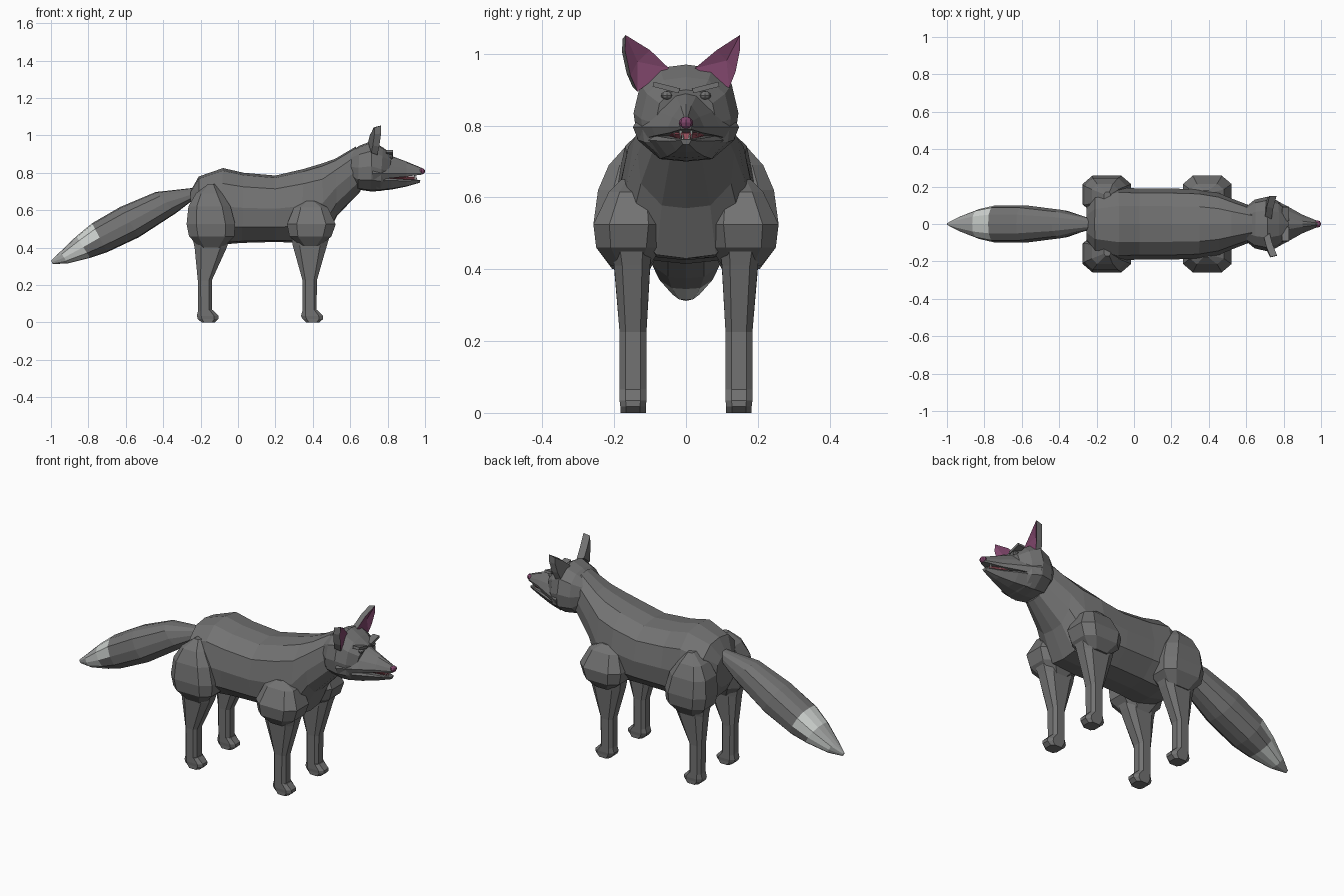
import bpy, bmesh, math
from mathutils import Vector, Matrix

if "Cube" in bpy.data.objects:
    bpy.data.objects.remove(bpy.data.objects["Cube"])


def material(name, rgb):
    m = bpy.data.materials.new(name)
    m.diffuse_color = (*rgb, 1)
    m.use_nodes = True
    m.node_tree.nodes["Principled BSDF"].inputs["Base Color"].default_value = m.diffuse_color
    return m


GREY = material("grey_fur", (0.17, 0.17, 0.17))
PLUM = material("plum_skin", (0.21, 0.06, 0.145))
WHITE = material("white_fur", (0.62, 0.65, 0.63))
PALE = material("pale_grey_fur", (0.38, 0.39, 0.385))
PINK = material("mouth_pink", (0.36, 0.09, 0.12))


def finish(name, bm, *mats):
    bmesh.ops.recalc_face_normals(bm, faces=bm.faces)
    me = bpy.data.meshes.new(name)
    bm.to_mesh(me)
    bm.free()
    for m in mats:
        me.materials.append(m)
    ob = bpy.data.objects.new(name, me)
    bpy.context.collection.objects.link(ob)
    return ob


def skin(name, rings, mat):
    """Bridge rings of points with quads and cap both ends."""
    bm = bmesh.new()
    loops = [[bm.verts.new(p) for p in r] for r in rings]
    n = len(loops[0])
    for a, b in zip(loops, loops[1:]):
        for i in range(n):
            j = (i + 1) % n
            bm.faces.new((a[i], a[j], b[j], b[i]))
    bm.faces.new(loops[0])
    bm.faces.new(loops[-1])
    return finish(name, bm, mat)


ROUND = [(0, 1), (.5, .93), (.87, .6), (1, 0), (.93, -.55), (.5, -.95), (0, -1)]
SNOUT = [(0, 1), (.3, .88), (.75, .1), (1, -.6), (.9, -1), (0, -1)]
JAW = [(0, 1), (.9, 1), (1, .6), (.6, -.85), (0, -1)]


def loft(name, rings, half, mat):
    """Each ring: top x, top z, bottom x, bottom z, half width."""
    full = half + [(-u, v) for u, v in reversed(half[1:-1])]
    out = []
    for xt, zt, xb, zb, w in rings:
        out.append([((xt + xb) / 2 + v * (xt - xb) / 2, u * w,
                     (zt + zb) / 2 + v * (zt - zb) / 2) for u, v in full])
    return skin(name, out, mat)


# Body with neck
loft("body", [
    (-.255, .70, -.255, .52, .09), (-.21, .78, -.20, .44, .16),
    (-.08, .825, -.10, .415, .195), (.03, .80, .02, .425, .19),
    (.20, .785, .20, .43, .19), (.35, .82, .34, .425, .185),
    (.45, .85, .46, .43, .165), (.52, .875, .53, .57, .135),
    (.63, .94, .655, .70, .09)], ROUND, GREY)

# Tail with pale tip
tail = loft("tail", [
    (-.23, .72, -.24, .655, .03), (-.44, .697, -.33, .585, .075),
    (-.63, .617, -.53, .455, .10), (-.78, .53, -.70, .375, .10),
    (-.865, .46, -.79, .345, .08), (-.95, .378, -.91, .315, .04),
    (-1.0, .33, -.99, .312, .006)], ROUND, GREY)
tail.data.materials.append(WHITE)
tail.data.materials.append(PALE)
for p in tail.data.polygons:
    if p.center.x < -.90:
        p.material_index = 2
    elif p.center.x < -.79:
        p.material_index = 1

# Head: skull, snout and lower jaw
loft("skull", [
    (.585, .90, .595, .765, .085), (.65, .945, .64, .71, .13),
    (.715, .97, .71, .70, .146), (.775, .935, .76, .702, .125),
    (.825, .90, .79, .71, .085)], ROUND, GREY)
loft("snout", [
    (.72, .94, .72, .76, .148), (.82, .89, .82, .772, .095),
    (.90, .86, .90, .78, .05), (.985, .825, .985, .79, .015)], SNOUT, GREY)
loft("lower_jaw", [
    (.74, .775, .74, .702, .12), (.82, .77, .82, .71, .085),
    (.90, .764, .90, .726, .045), (.975, .762, .972, .747, .014)], JAW, GREY)
loft("mouth_lining", [
    (.80, .785, .80, .765, .07), (.89, .782, .89, .762, .038),
    (.95, .779, .95, .761, .014)], JAW, PINK)


def blob(name, centre, size, mat, rot=0, box=False):
    bm = bmesh.new()
    if box:
        bmesh.ops.create_cube(bm, size=1)
    else:
        bmesh.ops.create_uvsphere(bm, u_segments=8, v_segments=6, radius=.5)
    M = Matrix.Translation(centre) @ Matrix.Rotation(rot, 4, 'X') @ Matrix.Diagonal((*size, 1))
    bmesh.ops.transform(bm, matrix=M, verts=bm.verts)
    finish(name, bm, mat)


blob("nose", (.982, 0, .808), (.036, .04, .034), PLUM)


def tooth(name, x, y, z, h):
    bm = bmesh.new()
    bmesh.ops.create_cone(bm, cap_ends=True, segments=5, radius1=.005, radius2=.0005, depth=abs(h))
    flip = Matrix.Rotation(math.pi if h < 0 else 0, 4, 'X')
    bmesh.ops.transform(bm, matrix=Matrix.Translation((x, y, z + h / 2)) @ flip, verts=bm.verts)
    finish(name, bm, WHITE)


OCT = [(1, .55), (.6, 1), (-.6, 1), (-1, .55), (-1, -.55), (-.6, -1), (.6, -1), (1, -.55)]


def leg(name, side, rings):
    """Each ring: z, x min, x max, y inner, y outer."""
    out = []
    for z, x0, x1, y0, y1 in rings:
        out.append([((x0 + x1) / 2 + u * (x1 - x0) / 2,
                     side * ((y0 + y1) / 2 + v * (y1 - y0) / 2), z) for u, v in OCT])
    skin(name, out, GREY)


for side, tag in ((-1, "right"), (1, "left")):
    # Hind leg: thigh, shank and paw
    leg("thigh_" + tag, side, [
        (.74, -.16, -.125, .12, .17), (.69, -.225, -.085, .08, .215),
        (.62, -.265, -.04, .06, .245), (.525, -.275, -.015, .06, .258),
        (.46, -.262, -.02, .07, .25), (.40, -.205, -.08, .10, .205)])
    leg("hind_shank_" + tag, side, [
        (.46, -.245, -.04, .095, .21), (.40, -.232, -.06, .10, .20),
        (.225, -.215, -.14, .11, .185), (.06, -.213, -.14, .11, .185)])
    leg("hind_paw_" + tag, side, [
        (.065, -.213, -.135, .11, .185), (.035, -.22, -.105, .11, .185),
        (.018, -.215, -.105, .112, .183), (0, -.195, -.125, .112, .183)])
    # Front leg: shoulder, shank and paw
    leg("shoulder_" + tag, side, [
        (.65, .36, .41, .12, .18), (.615, .30, .48, .08, .215),
        (.525, .262, .522, .06, .258), (.46, .275, .50, .07, .25),
        (.41, .335, .44, .10, .21)])
    leg("front_shank_" + tag, side, [
        (.46, .285, .49, .095, .21), (.41, .293, .475, .10, .20),
        (.225, .345, .422, .11, .185), (.06, .345, .42, .11, .185)])
    leg("front_paw_" + tag, side, [
        (.065, .345, .425, .11, .185), (.035, .337, .455, .11, .185),
        (.018, .345, .455, .112, .183), (0, .365, .435, .112, .183)])
    # Eyes, brows and teeth
    blob("eye_" + tag, (.815, side * .053, .884), (.03, .034, .024), GREY)
    blob("brow_" + tag, (.81, side * .055, .906), (.04, .075, .014), GREY, side * .25, True)
    tooth("upper_tooth_" + tag, .945, side * .015, .787, -.026)
    tooth("lower_tooth_" + tag, .955, side * .009, .758, .022)
    tooth("small_tooth_" + tag, .90, side * .032, .785, -.014)


def ear(name, outline, facing):
    """Plum cup in front, grey shell behind; outline points are x, y, z."""
    bm = bmesh.new()
    f = Vector(facing).normalized()
    pts = [Vector(p) for p in outline]
    mid = sum(pts, Vector()) / len(pts)
    front = [bm.verts.new(p) for p in pts]
    back = [bm.verts.new(mid + (p - mid) * .86 - f * .036) for p in pts]
    cup = bm.verts.new(mid - f * .014)
    n = len(pts)
    for i in range(n):
        j = (i + 1) % n
        bm.faces.new((front[i], front[j], cup)).material_index = 1
        bm.faces.new((front[i], front[j], back[j], back[i]))
    bm.faces.new(back)
    finish(name, bm, GREY, PLUM)


# Ears, the right one turned a little inwards
ear("ear_right", [
    (.725, -.048, .96), (.738, -.10, 1.01), (.765, -.168, 1.052),
    (.765, -.17, 1.01), (.755, -.155, .94), (.745, -.135, .895)], (1, .42, 0))
ear("ear_left", [
    (.735, .025, .96), (.745, .085, 1.01), (.762, .15, 1.052),
    (.76, .15, 1.01), (.75, .138, .95), (.74, .12, .905)], (1, -.12, 0))
